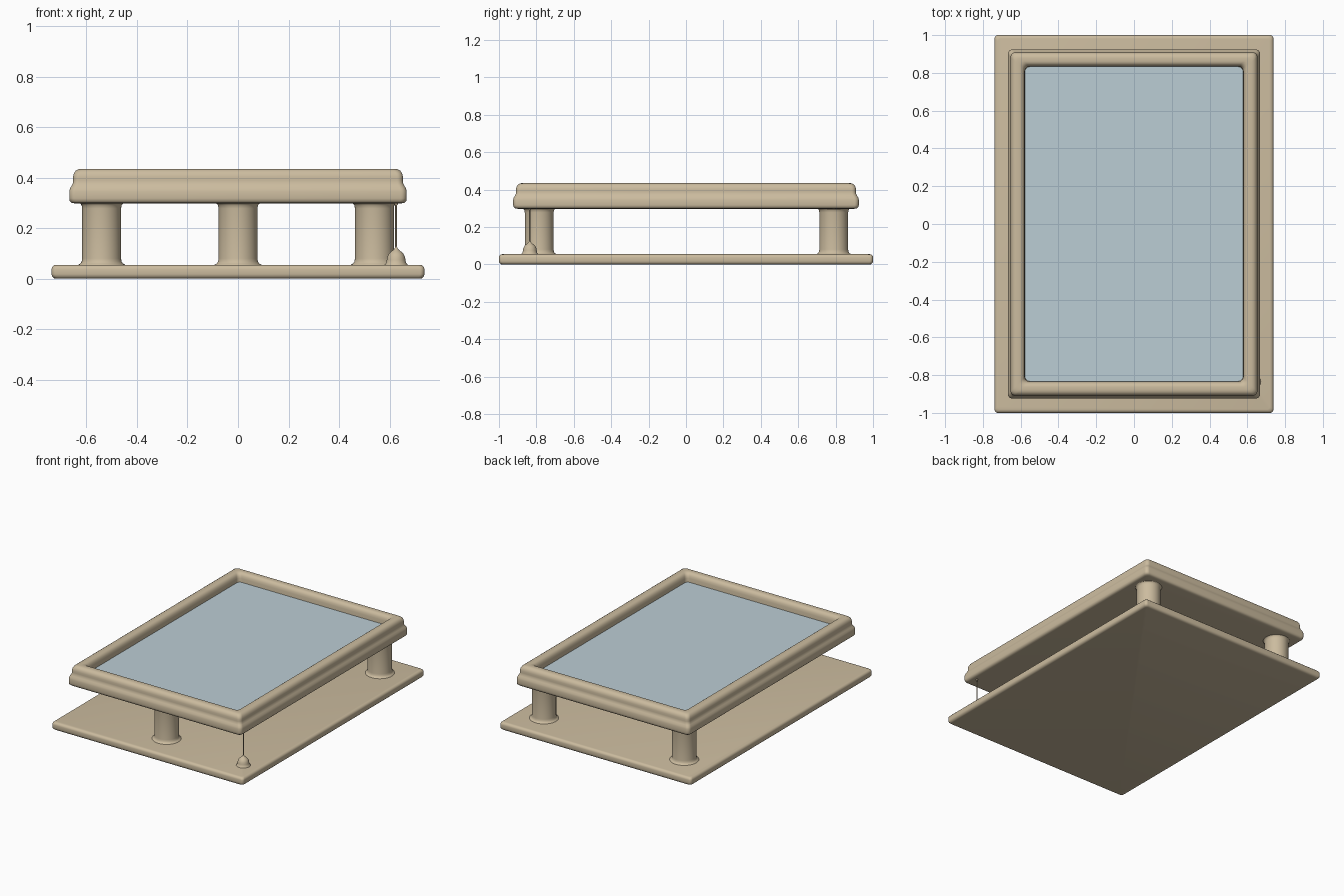
import bpy, bmesh, math

if "Cube" in bpy.data.objects:
    bpy.data.objects.remove(bpy.data.objects["Cube"])


def material(name, rgb):
    m = bpy.data.materials.new(name)
    m.diffuse_color = (*rgb, 1.0)
    m.use_nodes = True
    m.node_tree.nodes["Principled BSDF"].inputs["Base Color"].default_value = m.diffuse_color
    return m


TAN = material("warm tan", (0.60, 0.50, 0.345))
GLASS = material("pale blue glass", (0.50, 0.61, 0.66))


def build(name, rings, mat, angle=50):
    """Skin a stack of closed rings and cap both ends."""
    bm = bmesh.new()
    loops = [[bm.verts.new(p) for p in ring] for ring in rings]
    n = len(loops[0])
    for a, b in zip(loops, loops[1:]):
        for i in range(n):
            j = (i + 1) % n
            bm.faces.new((a[i], a[j], b[j], b[i]))
    bm.faces.new(loops[0][::-1])
    bm.faces.new(loops[-1])
    bmesh.ops.recalc_face_normals(bm, faces=bm.faces)
    me = bpy.data.meshes.new(name)
    bm.to_mesh(me)
    bm.free()
    me.materials.append(mat)
    ob = bpy.data.objects.new(name, me)
    bpy.context.collection.objects.link(ob)
    bpy.ops.object.select_all(action='DESELECT')
    ob.select_set(True)
    bpy.context.view_layer.objects.active = ob
    bpy.ops.object.shade_smooth_by_angle(angle=math.radians(angle))
    return ob


def rect_ring(hx, hy, r, z, seg=6):
    """Rounded rectangle at height z."""
    pts = []
    for q, (sx, sy) in enumerate(((1, 1), (-1, 1), (-1, -1), (1, -1))):
        for k in range(seg + 1):
            a = math.pi / 2 * (q + k / seg)
            pts.append((sx * (hx - r) + r * math.cos(a),
                        sy * (hy - r) + r * math.sin(a), z))
    return pts


def slab(name, hx, hy, r, profile, mat):
    """Profile points are (inset from outer edge, height)."""
    return build(name, [rect_ring(hx - d, hy - d, r, z) for d, z in profile], mat)


def lathe(name, x, y, profile, seg=40):
    rings = [[(x + r * math.cos(2 * math.pi * i / seg),
               y + r * math.sin(2 * math.pi * i / seg), z) for i in range(seg)]
             for r, z in profile]
    return build(name, rings, TAN)


# base plate with softly rounded edges
slab("base_plate", 0.738, 1.0, 0.018,
     [(0.018, 0.0), (0.009, 0.002), (0.002, 0.009), (0, 0.018), (0, 0.038),
      (0.002, 0.046), (0.009, 0.053), (0.018, 0.055)], TAN)

# framed case: rounded lower body, stepped upper rim, sunken opening
slab("case_frame", 0.668, 0.924, 0.024,
     [(0.022, 0.298), (0.010, 0.300), (0.002, 0.307), (0, 0.318), (0, 0.345),
      (0.003, 0.357), (0.009, 0.368), (0.014, 0.378), (0.015, 0.390),
      (0.015, 0.403), (0.018, 0.416), (0.025, 0.427), (0.035, 0.433),
      (0.045, 0.435), (0.062, 0.435), (0.072, 0.433), (0.081, 0.426),
      (0.087, 0.415), (0.090, 0.400), (0.092, 0.362)], TAN)

# glass panel
slab("glass_panel", 0.577, 0.833, 0.024, [(0, 0.358), (0, 0.374)], GLASS)

# three columns with filleted ends
column = [(0.094, 0.052), (0.092, 0.056), (0.084, 0.060), (0.079, 0.068),
          (0.077, 0.080), (0.077, 0.278), (0.079, 0.290), (0.083, 0.296),
          (0.090, 0.300), (0.090, 0.304)]
for name, x, y in (("front_column", 0, -0.785),
                   ("back_left_column", -0.54, 0.79),
                   ("back_right_column", 0.54, 0.79)):
    lathe(name, x, y, column)

# pull cord with bell-shaped weight
lathe("cord_weight", 0.626, -0.835,
      [(0.046, 0.053), (0.044, 0.058), (0.039, 0.063), (0.037, 0.074),
       (0.035, 0.086), (0.030, 0.097), (0.022, 0.106), (0.012, 0.113),
       (0.006, 0.120), (0.003, 0.128)], 28)
lathe("pull_cord", 0.626, -0.835,
      [(0.0035, 0.11), (0.0035, 0.290), (0.008, 0.297), (0.008, 0.305)], 10)
